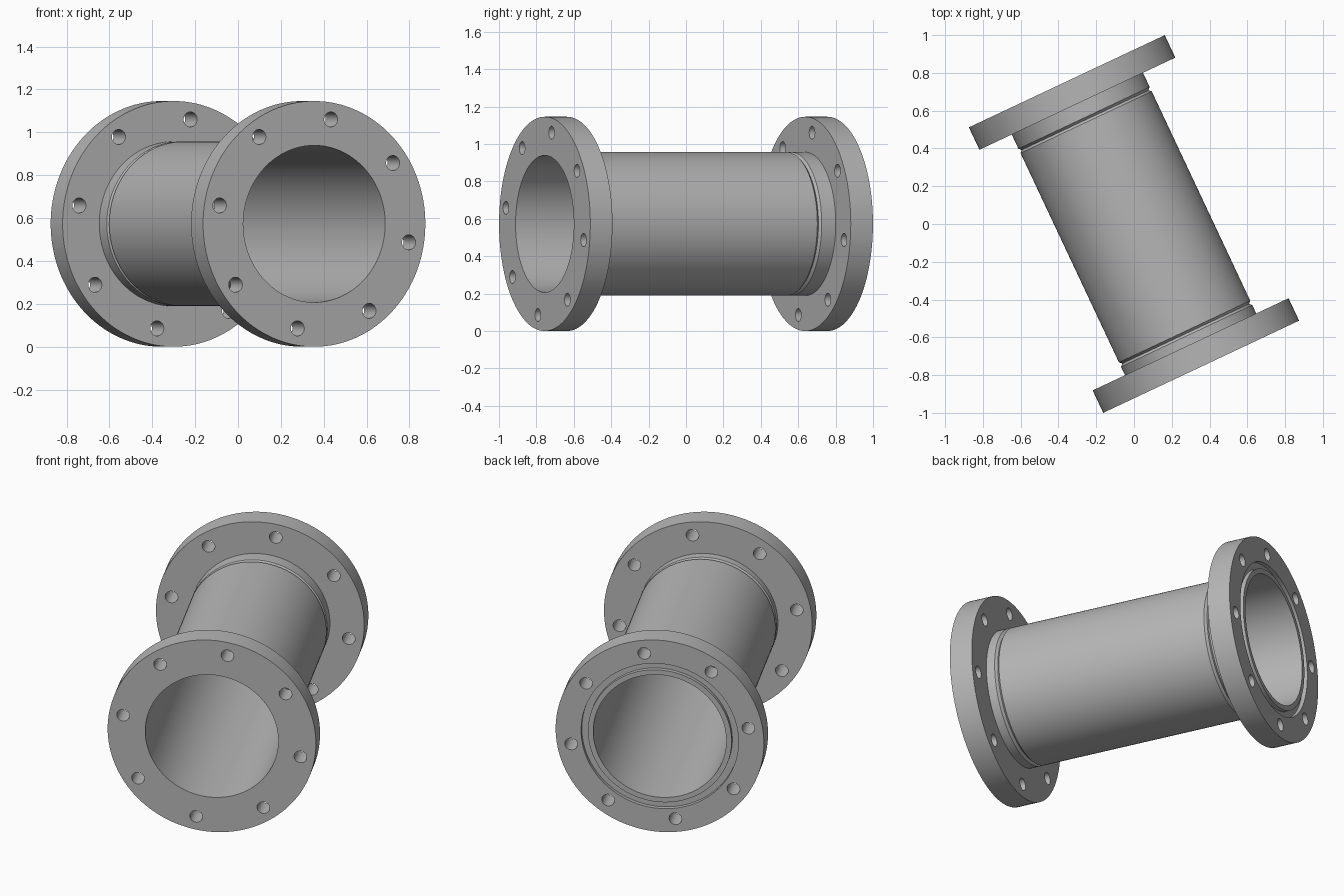
import bpy, bmesh
from math import sin, cos, pi, radians
from mathutils import Matrix

if "Cube" in bpy.data.objects:
    bpy.data.objects.remove(bpy.data.objects["Cube"])

FLANGE_R, PIPE_R, BORE_R = 0.573, 0.384, 0.366
HALF, THICK = 0.835, 0.131           # half length, flange thickness
FRONT_JOINT, BACK_JOINT = -0.642, 0.608
BEVEL = 0.013                        # weld groove half width and depth
PLACE = Matrix.Translation((0, 0, FLANGE_R)) @ Matrix.Rotation(radians(25.2), 4, "Z")

steel = bpy.data.materials.new("grey steel")
steel.use_nodes = True
GREY = (0.47, 0.47, 0.47, 1)
steel.diffuse_color = GREY
steel.node_tree.nodes["Principled BSDF"].inputs["Base Color"].default_value = GREY


def make_object(name, bm):
    bmesh.ops.recalc_face_normals(bm, faces=bm.faces[:])
    mesh = bpy.data.meshes.new(name)
    bm.to_mesh(mesh)
    bm.free()
    mesh.materials.append(steel)
    obj = bpy.data.objects.new(name, mesh)
    bpy.context.collection.objects.link(obj)
    obj.matrix_world = PLACE
    return obj


def lathe(name, profile, sides=128):
    """Closed ring from (radius, along) points turned about the local y axis."""
    bm = bmesh.new()
    rings = []
    for i in range(sides):
        a = 2 * pi * i / sides
        rings.append([bm.verts.new((r * sin(a), y, r * cos(a))) for r, y in profile])
    n = len(profile)
    for i in range(sides):
        here, after = rings[i], rings[(i + 1) % sides]
        for j in range(n):
            k = (j + 1) % n
            bm.faces.new((here[j], here[k], after[k], after[j]))
    return make_object(name, bm)


def bolt_cutter(y):
    """Eight bolt-hole cylinders around one flange."""
    bm = bmesh.new()
    for i in range(8):
        a = radians(10 + 45 * i)
        spot = Matrix.Translation((0.495 * sin(a), y, 0.495 * cos(a)))
        bmesh.ops.create_cone(bm, cap_ends=True, segments=32, radius1=0.035, radius2=0.035,
                              depth=THICK * 2, matrix=spot @ Matrix.Rotation(pi / 2, 4, "X"))
    cutter = make_object("bolt_hole_cutter", bm)
    cutter.hide_render = True
    return cutter


def activate(obj):
    bpy.ops.object.select_all(action="DESELECT")
    obj.select_set(True)
    bpy.context.view_layer.objects.active = obj


def flange(name, side, joint, face_details):
    """Weld-neck flange: bore, bevelled neck, disc, optional sealing groove."""
    inner = side * (HALF - THICK)
    outer = side * HALF
    obj = lathe(name, [
        (BORE_R, joint),
        (PIPE_R - BEVEL, joint),
        (PIPE_R, joint + side * BEVEL),
        (PIPE_R, inner),
        (FLANGE_R, inner),
        (FLANGE_R, outer),
        *face_details,
        (BORE_R, outer)])
    cutter = bolt_cutter(side * (HALF - THICK / 2))
    holes = obj.modifiers.new("bolt_holes", "BOOLEAN")
    holes.object = cutter
    holes.operation = "DIFFERENCE"
    holes.solver = "EXACT"
    activate(obj)
    bpy.ops.object.modifier_apply(modifier=holes.name)
    bpy.data.objects.remove(cutter)
    return obj


# Pipe with bevelled ends
pipe = lathe("pipe", [
    (BORE_R, FRONT_JOINT),
    (PIPE_R - BEVEL, FRONT_JOINT),
    (PIPE_R, FRONT_JOINT + BEVEL),
    (PIPE_R, BACK_JOINT - BEVEL),
    (PIPE_R - BEVEL, BACK_JOINT),
    (BORE_R, BACK_JOINT)])

# Flanges: plain face in front, sealing groove at the back
FLOOR = HALF - 0.025
groove = [(0.433, HALF), (0.433, FLOOR), (0.395, FLOOR), (0.395, HALF)]
front_flange = flange("front_flange", -1, FRONT_JOINT, [])
back_flange = flange("back_flange", 1, BACK_JOINT, groove)

for part in (pipe, front_flange, back_flange):
    activate(part)
    bpy.ops.object.shade_smooth_by_angle(angle=radians(30))
